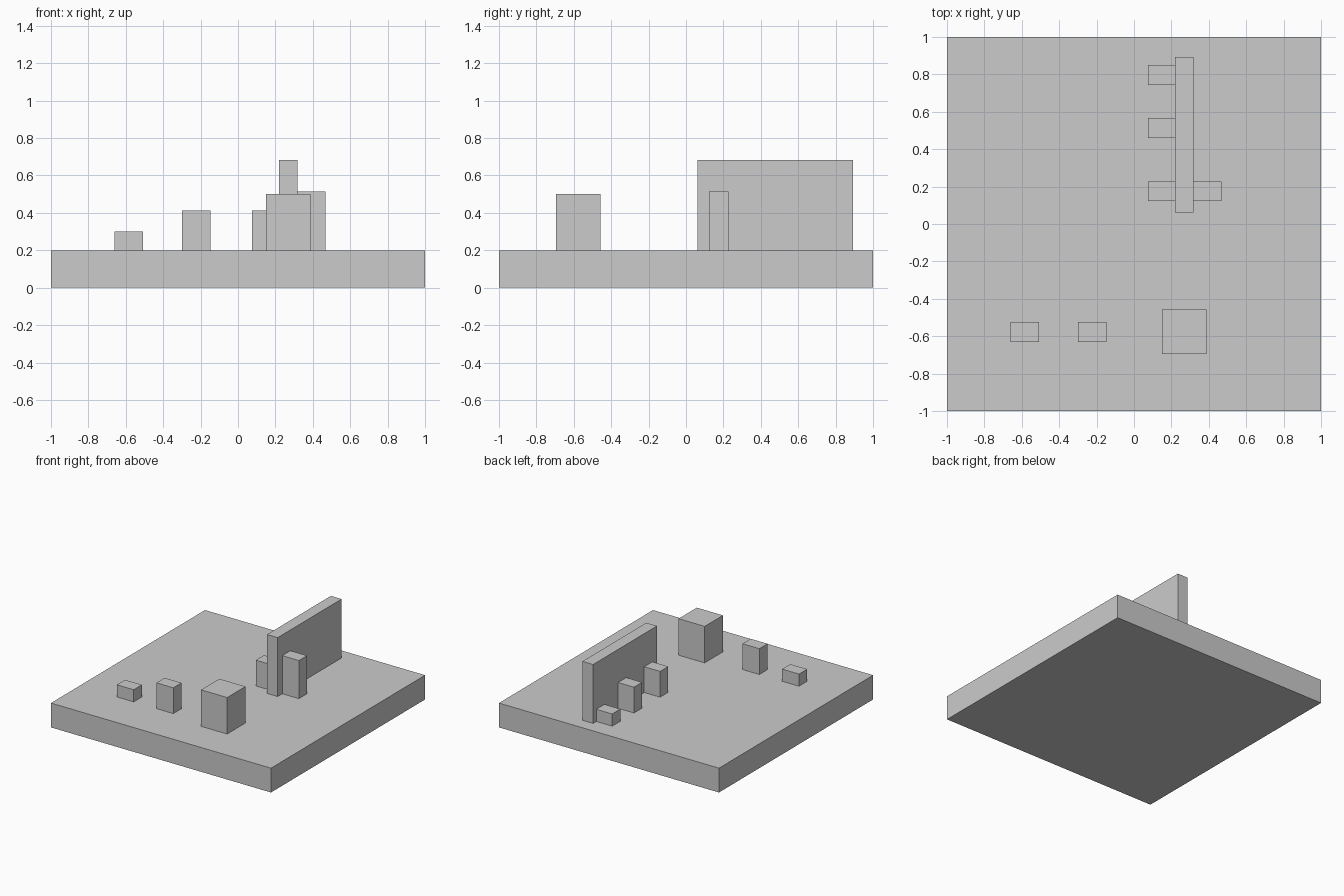
import bpy

if "Cube" in bpy.data.objects:
    bpy.data.objects.remove(bpy.data.objects["Cube"])


def box(name, x, y, z):
    """Add a box from (min, max) ranges on each axis."""
    bpy.ops.mesh.primitive_cube_add(size=1, location=[(a + b) / 2 for a, b in (x, y, z)])
    ob = bpy.context.object
    ob.name = name
    ob.scale = [b - a for a, b in (x, y, z)]
    bpy.ops.object.transform_apply(location=False, rotation=False, scale=True)
    return ob


GROUND = 0.2          # top of the base slab
PW, PD = 0.153, 0.106  # post footprint


def post(name, x, y, top):
    """Add a standard post from its left and front edges."""
    box(name, (x, x + PW), (y, y + PD), (GROUND, top))


# Base slab and the two large pieces on it
box("base_slab", (-1, 1), (-1, 1), (0, GROUND))
box("tall_wall", (0.22, 0.317), (0.062, 0.892), (GROUND, 0.684))
box("large_block", (0.151, 0.388), (-0.695, -0.458), (GROUND, 0.5))

# Free-standing posts along the front
post("front_low_post", -0.66, -0.63, 0.30)
post("front_mid_post", -0.30, -0.63, 0.412)

# Posts against the left face of the wall
for name, y, top in (("near", 0.122, 0.412), ("middle", 0.461, 0.412), ("far", 0.744, 0.30)):
    post(f"wall_left_{name}_post", 0.076, y, top)

# Post against the right face of the wall
post("wall_right_post", 0.315, 0.122, 0.513)
